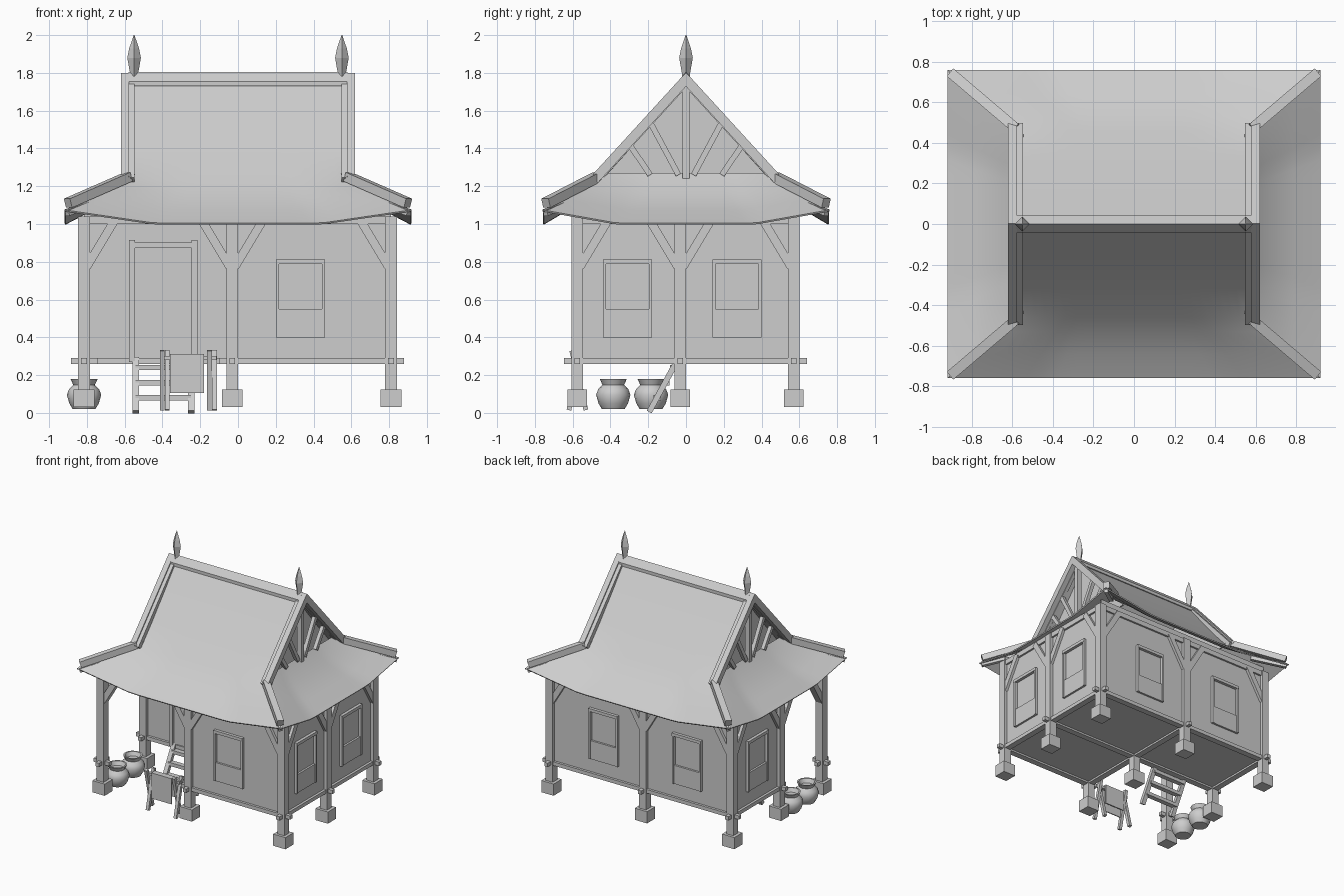
import bpy, bmesh
from math import pi, cos, sin
from mathutils import Matrix, Vector

if "Cube" in bpy.data.objects:
    bpy.data.objects.remove(bpy.data.objects["Cube"])

GREY = bpy.data.materials.new("plain_grey")
GREY.use_nodes = True
GREY.diffuse_color = (0.61, 0.61, 0.61, 1)
GREY.node_tree.nodes["Principled BSDF"].inputs["Base Color"].default_value = (0.61, 0.61, 0.61, 1)


def add(name, bm):
    mesh = bpy.data.meshes.new(name)
    bm.to_mesh(mesh)
    bm.free()
    mesh.materials.append(GREY)
    obj = bpy.data.objects.new(name, mesh)
    bpy.context.collection.objects.link(obj)
    return obj


def make_active(obj):
    bpy.ops.object.select_all(action="DESELECT")
    obj.select_set(True)
    bpy.context.view_layer.objects.active = obj


def smooth(obj):
    make_active(obj)
    bpy.ops.object.shade_smooth_by_angle(angle=0.7)


def box(name, low, high, turn=0):
    """Box between two corners, turned about the z axis."""
    low, high = Vector(low), Vector(high)
    bm = bmesh.new()
    bmesh.ops.create_cube(bm, size=1, matrix=Matrix.Rotation(turn, 4, "Z")
                          @ Matrix.Translation((low + high) / 2)
                          @ Matrix.Diagonal((*(high - low), 1)))
    return add(name, bm)


def beam(name, a, b, w, h):
    """Timber of section w by h running from a to b."""
    a, b = Vector(a), Vector(b)
    bm = bmesh.new()
    bmesh.ops.create_cube(bm, size=1, matrix=Matrix.Translation((a + b) / 2)
                          @ (b - a).to_track_quat("X", "Z").to_matrix().to_4x4()
                          @ Matrix.Diagonal(((b - a).length, w, h, 1)))
    return add(name, bm)


def skin(name, rings):
    """Closed solid through matching rings of points."""
    bm = bmesh.new()
    rings = [[bm.verts.new(p) for p in ring] for ring in rings]
    sides = len(rings[0])
    for lo, hi in zip(rings, rings[1:]):
        for k in range(sides):
            n = (k + 1) % sides
            bm.faces.new((lo[k], lo[n], hi[n], hi[k]))
    bm.faces.new(rings[0][::-1])
    bm.faces.new(rings[-1])
    bmesh.ops.recalc_face_normals(bm, faces=bm.faces)
    return add(name, bm)


def lathe(name, profile, x, y, sides):
    angles = [2 * pi * k / sides for k in range(sides)]
    return skin(name, [[(x + r * cos(t), y + r * sin(t), z) for t in angles] for r, z in profile])


def prism(name, outline, x0, x1):
    return skin(name, [[(x, y, z) for y, z in outline] for x in (x0, x1)])


# Posts, footings and tie stubs on a three by three grid
X = (-0.815, -0.03, 0.81)
Y = (-0.575, -0.03, 0.57)
for x in X:
    for y in Y:
        box("post", (x - .031, y - .031, .06), (x + .031, y + .031, 1.04))
        box("footing", (x - .055, y - .052, .03), (x + .055, y + .052, .125))
        box("tie_stub", (x - .07, y - .015, .26), (x + .07, y + .015, .29))
        box("tie_stub", (x - .015, y - .07, .26), (x + .015, y + .07, .29))

# Wall plates and knee braces along every post line
for i in range(3):
    for j in range(2):
        for along in (0, 1):
            line, fixed = (X, Y[i]) if along == 0 else (Y, X[i])
            at = lambda s, z: (s, fixed, z) if along == 0 else (fixed, s, z)
            beam("wall_plate", at(line[j], 1.02), at(line[j + 1], 1.02), .04, .04)
            for s, d in ((line[j], 1), (line[j + 1], -1)):
                beam("brace", at(s + d * .015, .775), at(s + d * .165, 1.025), .055, .045)

# Walls, sills and floors of the L-shaped room, open porch at one front corner
WALLS = [(1, 0, 2, 0), (0, 1, 1, 1), (0, 2, 1, 2), (1, 2, 2, 2),
         (0, 1, 0, 2), (1, 0, 1, 1), (2, 0, 2, 1), (2, 1, 2, 2)]
INNER = [(1, 1, 2, 1), (1, 1, 1, 2)]
for i, j, k, m in WALLS + INNER:
    a, b = Vector((X[i], Y[j], 0)), Vector((X[k], Y[m], 0))
    beam("sill", a + Vector((0, 0, .275)), b + Vector((0, 0, .275)), .05, .03)
    if (i, j, k, m) in WALLS:
        grow = Vector((0, .005, 0)) if j == m else Vector((.005, 0, 0))
        top = 1.09 if j == m and j != 1 else 1.04
        box("wall", a - grow + Vector((0, 0, .27)), b + grow + Vector((0, 0, top)))
for i, j in ((1, 0), (0, 1), (1, 1)):
    box("floor", (X[i], Y[j], .275), (X[i + 1], Y[j + 1], .289))


# Windows: a raised frame, a lower panel and a recessed opening
def window(u, out, turn):
    for s in (-1, 1):
        box("window_jamb", (u + s * .122 - .008, -out - .024, .4),
            (u + s * .122 + .008, -out, .80), turn)
    box("window_head", (u - .13, -out - .026, .788), (u + .13, -out, .812), turn)
    box("window_panel", (u - .115, -out - .018, .4), (u + .115, -out, .55), turn)


window(.33, .578, 0)
for u in (-.31, .27):
    window(u, .813, pi / 2)
for u in (-.33, .42):
    window(u, .573, pi)
window(-.27, .818, -pi / 2)
window(.31, .033, -pi / 2)

# Door
for x in (-.56, -.23):
    box("door_jamb", (x - .016, -.065, .27), (x + .016, -.03, .915))
box("door_head", (-.545, -.06, .872), (-.245, -.03, .902))
box("door_leaf", (-.545, -.045, .28), (-.245, -.03, .872))

# Ladder
for x in (-.542, -.248):
    beam("ladder_rail", (x, -.195, .005), (x, -.04, .29), .035, .03)
for k in range(3):
    z = .08 + k * .08
    box("ladder_rung", (-.542, -.195 + z * .544 - .02, z - .014),
        (-.248, -.195 + z * .544 + .02, z + .014))

# Drying rack with crossed legs and a hanging sheet
for x in (-.388, -.138):
    for s in (-1, 1):
        beam("rack_leg", (x + s * .013, -.575 - s * .045, .015),
             (x + s * .013, -.575 + s * .03, .33), .025, .025)
beam("rack_bar", (-.41, -.575, .29), (-.115, -.575, .29), .022, .022)
for y, z in ((-.594, .105), (-.556, .15)):
    box("hanging_sheet", (-.36, y - .004, z), (-.18, y + .004, .305))
box("sheet_fold", (-.36, -.598, .303), (-.18, -.552, .313))

# Jars
JAR = [(.06, .02), (.078, .05), (.091, .095), (.08, .125), (.057, .148),
       (.072, .18), (.06, .18), (.045, .15)]
for y in (-.385, -.185):
    smooth(lathe("jar", JAR, -.815, y, 16))


# Roof: curved panels whose eaves lift towards the corners
def roof_panel(name, rows, turn):
    bm = bmesh.new()
    cols, spin = 24, Matrix.Rotation(turn, 4, "Z")
    grid = []
    for depth, z, half, lift in rows:
        us = [2 * k / cols - 1 for k in range(cols + 1)]
        grid.append([bm.verts.new(spin @ Vector(
            (u * half, -depth, z + lift * max(0, (abs(u) - .48) / .52)))) for u in us])
    for a, b in zip(grid, grid[1:]):
        for k in range(cols):
            bm.faces.new((a[k], b[k], b[k + 1], a[k + 1]))
    obj = add(name, bm)
    mod = obj.modifiers.new("thickness", "SOLIDIFY")
    mod.thickness, mod.offset = .01, -1
    make_active(obj)
    bpy.ops.object.modifier_apply(modifier=mod.name)
    smooth(obj)


MAIN = [(0, 1.77, .56, 0), (.16, 1.575, .55, 0), (.32, 1.385, .55, 0), (.46, 1.23, .565, 0),
        (.53, 1.16, .65, .035), (.64, 1.075, .785, .055), (.758, 1.005, .918, .07)]
SKIRT = [(.55, 1.27, .44, 0), (.65, 1.16, .53, .035),
         (.785, 1.075, .64, .055), (.918, 1.005, .758, .07)]
for turn in (0, pi):
    roof_panel("main_roof", MAIN, turn)
    roof_panel("skirt_roof", SKIRT, turn + pi / 2)
prism("ridge_cap", [(-.042, 1.73), (.042, 1.73), (.042, 1.755), (0, 1.805), (-.042, 1.755)],
      -.58, .58)

# Gable ends: recessed wall, verge and hip boards, truss and finial
SPIRE = [(.022, 1.77), (.022, 1.80), (.036, 1.88), (.026, 1.93), (.002, 2.0)]
GABLE = [(-.47, 1.2), (.47, 1.2), (0, 1.75)]
for sx in (-1, 1):
    prism("gable_wall", GABLE, sx * .495, sx * .505)
    for sy in (-1, 1):
        beam("verge_board", (sx * .598, -sy * .015, 1.782), (sx * .598, sy * .485, 1.235), .044, .05)
        beam("verge_rafter", (sx * .562, 0, 1.755), (sx * .562, sy * .48, 1.23), .03, .045)
        beam("hip_board", (sx * .58, sy * .47, 1.25), (sx * .9, sy * .742, 1.11), .05, .05)
        beam("hip_rafter", (sx * .7, sy * .563, 1.135), (sx * .905, sy * .745, 1.06), .03, .035)
        beam("gable_strut", (sx * .562, sy * .185, 1.53), (sx * .562, sy * .04, 1.26), .03, .03)
        beam("gable_strut", (sx * .562, sy * .295, 1.415), (sx * .562, sy * .19, 1.26), .03, .03)
    box("king_post", (sx * .562 - .02, -.018, 1.24), (sx * .562 + .02, .018, 1.76))
    lathe("finial", SPIRE, sx * .55, 0, 4)
